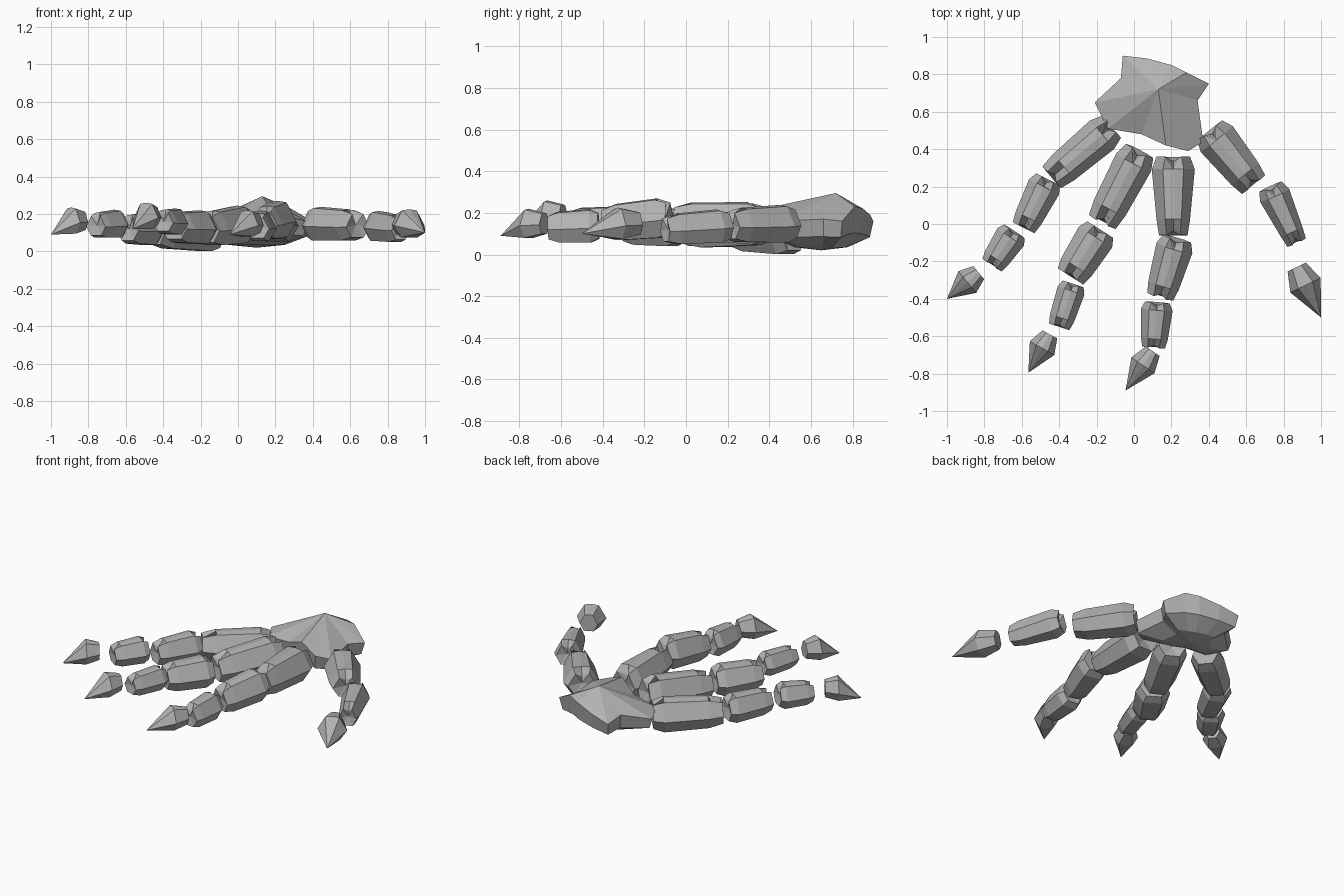
import bpy
import bmesh
from mathutils import Vector

default = bpy.data.objects.get("Cube")
if default:
    bpy.data.objects.remove(default, do_unlink=True)

# One plain grey for every part
grey = bpy.data.materials.new("stone_grey")
grey.use_nodes = True
colour = (0.45, 0.45, 0.45, 1)
grey.diffuse_color = colour
grey.node_tree.nodes["Principled BSDF"].inputs["Base Color"].default_value = colour

# Cross-section of a bone: sideways and upward, starting at the top middle
SECTION = [(0, .5), (.24, .46), (.5, -.08), (.27, -.5), (-.27, -.5), (-.5, -.08), (-.24, .46)]


def finish(name, bm):
    bmesh.ops.recalc_face_normals(bm, faces=bm.faces[:])
    mesh = bpy.data.meshes.new(name)
    bm.to_mesh(mesh)
    bm.free()
    mesh.materials.append(grey)
    obj = bpy.data.objects.new(name, mesh)
    bpy.context.collection.objects.link(obj)


def bridge(bm, lower, upper):
    count = len(lower)
    for i in range(count):
        j = (i + 1) % count
        bm.faces.new((lower[i], lower[j], upper[j], upper[i]))


def fan(bm, ring, point):
    centre = bm.verts.new(point)
    for i, vert in enumerate(ring):
        bm.faces.new((vert, ring[(i + 1) % len(ring)], centre))


def frame(start, end):
    axis = Vector(end) - Vector(start)
    side = Vector((-axis.y, axis.x, 0)).normalized()
    return Vector(start), axis, side, axis.cross(side).normalized()


def section_ring(bm, start, axis, side, up, t, width, height, notch=0):
    ring = []
    for i, (s, u) in enumerate(SECTION):
        shift = notch if i == 0 else 0
        drop = .3 if shift else 0
        point = start + axis * (t + shift) + side * s * width + up * (u - drop) * height
        ring.append(bm.verts.new(point))
    return ring


# Knuckled bone with a wedge notch in the top of both ends
def bone(name, start, end, width, height, taper):
    bm = bmesh.new()
    base = frame(start, end)
    stations = [(0, .78, .8, .14), (.16, 1, 1, 0),
                (.8, taper, .92, 0), (1, taper * .85, .72, -.12)]
    rings = [section_ring(bm, *base, t, width * w, height * h, n)
             for t, w, h, n in stations]
    for lower, upper in zip(rings, rings[1:]):
        bridge(bm, lower, upper)
    origin, axis = base[:2]
    fan(bm, rings[0], origin + axis * .06)
    fan(bm, rings[-1], origin + axis * .95)
    finish(name, bm)


# Claw-like last bone, drooping to a point
def claw(name, start, end, width, height):
    bm = bmesh.new()
    base = frame(start, (end[0], end[1], start[2]))
    rings = [section_ring(bm, *base, t, width * w, height * h)
             for t, w, h in [(0, .6, .72), (.36, 1, 1)]]
    bridge(bm, *rings)
    bm.faces.new(rings[0])
    fan(bm, rings[-1], end)
    finish(name, bm)


# Palm block: rim of (x, y, z) with a raised peak above and a shallow keel below
rim = [(-.06, .9, .16), (.07, .885, .19), (.2, .85, .22), (.28, .81, .23),
       (.4, .75, .16), (.34, .66, .17), (.37, .44, .16), (.29, .39, .18),
       (.17, .42, .23), (.04, .48, .17), (-.14, .51, .15), (-.21, .65, .14),
       (-.07, .78, .18)]
middle = Vector((.1, .65))
bm = bmesh.new()


def palm_ring(scale, height):
    points = [middle + (Vector(p[:2]) - middle) * scale for p in rim]
    return [bm.verts.new((q.x, q.y, height(p))) for q, p in zip(points, rim)]


upper = palm_ring(1, lambda p: p[2])
lower = palm_ring(.93, lambda p: p[2] * .3 + .035)
under = palm_ring(.5, lambda p: .035)
bridge(bm, upper, lower)
bridge(bm, lower, under)
fan(bm, upper, (.13, .72, .295))
fan(bm, under, (.1, .65, .02))
finish("palm", bm)

# Each digit runs from the palm outwards: start, end, width, height, end taper
digits = {
    "outer_finger": [
        ((-.12, .52, .1), (-.44, .25, .11), .2, .2, .9),
        ((-.46, .24, .12), (-.59, -.02, .12), .18, .17, .85),
        ((-.64, -.04, .15), (-.76, -.22, .14), .17, .15, .85),
        ((-.83, -.26, .165), (-1, -.4, .09), .15, .14)],
    "middle_finger": [
        ((.03, .39, .15), (-.17, .01, .12), .21, .2, .9),
        ((-.18, -.03, .13), (-.34, -.28, .13), .21, .18, .9),
        ((-.325, -.32, .16), (-.4, -.55, .16), .15, .14, .9),
        ((-.45, -.59, .19), (-.565, -.795, .12), .15, .14)],
    "inner_finger": [
        ((.21, .36, .15), (.21, -.06, .16), .23, .2, .78),
        ((.23, -.08, .18), (.14, -.39, .15), .2, .19, .85),
        ((.125, -.42, .14), (.105, -.66, .13), .17, .16, .85),
        ((.1, -.68, .15), (-.045, -.89, .09), .15, .14)],
    "thumb": [
        ((.405, .5, .15), (.64, .21, .14), .22, .18, .85),
        ((.73, .2, .14), (.87, -.1, .12), .17, .16, .75),
        ((.87, -.23, .15), (1, -.5, .1), .18, .15)],
}
names = ["knuckle_bone", "long_bone", "short_bone"]
for digit, bones in digits.items():
    for label, spec in zip(names, bones[:-1]):
        bone(digit + "_" + label, *spec)
    claw(digit + "_tip", *bones[-1])
